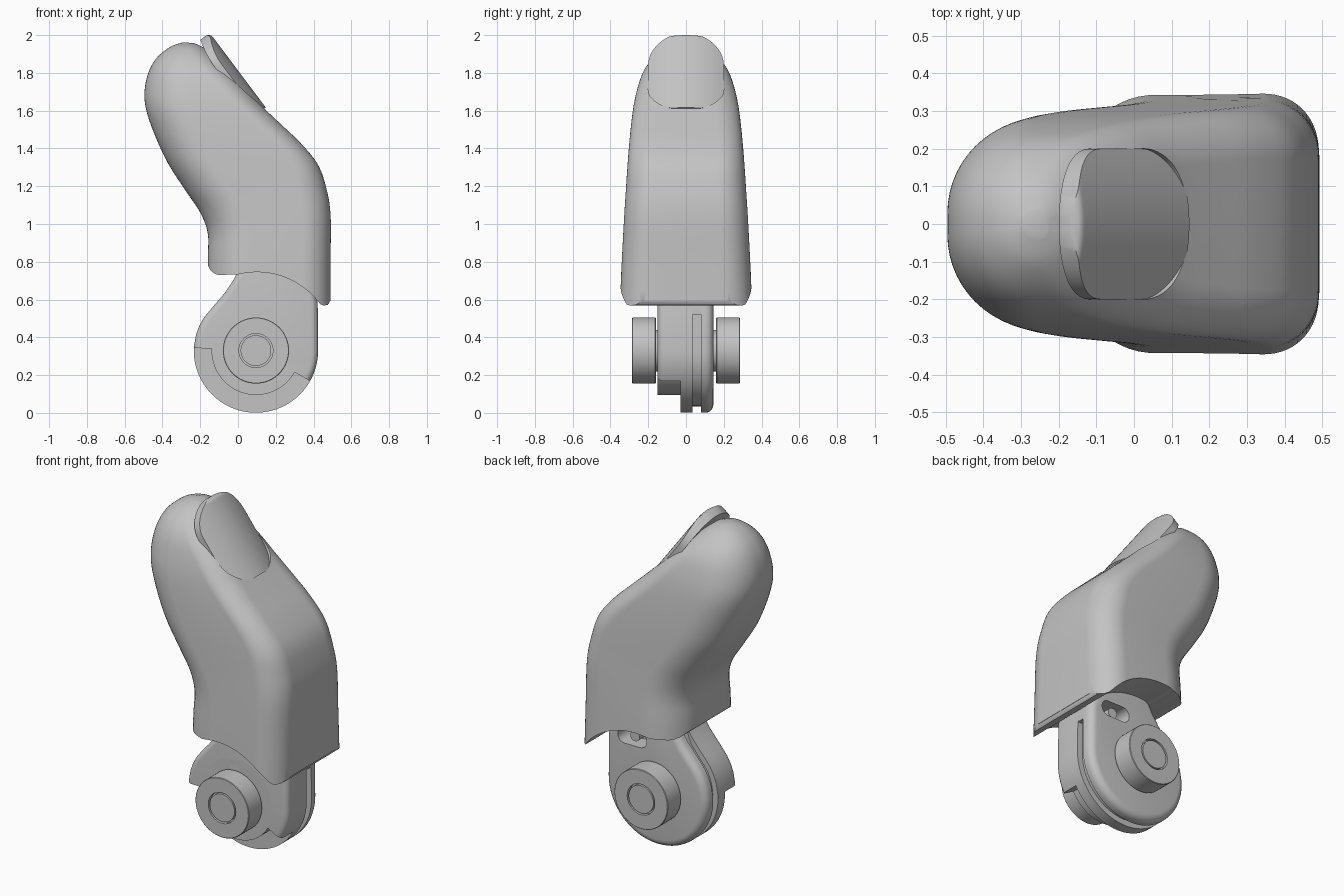
import bpy, bmesh
from math import sin, cos, pi, radians, sqrt
from mathutils import Vector

cube = bpy.data.objects.get("Cube")
if cube:
    bpy.data.objects.remove(cube, do_unlink=True)

grey = bpy.data.materials.new("neutral grey")
grey.use_nodes = True
grey.diffuse_color = (0.55, 0.55, 0.55, 1)
grey.node_tree.nodes["Principled BSDF"].inputs["Base Color"].default_value = (0.55, 0.55, 0.55, 1)


def finish(name, bm):
    bmesh.ops.recalc_face_normals(bm, faces=bm.faces)
    me = bpy.data.meshes.new(name)
    bm.to_mesh(me)
    bm.free()
    ob = bpy.data.objects.new(name, me)
    bpy.context.collection.objects.link(ob)
    me.materials.append(grey)
    return ob


def activate(ob):
    bpy.ops.object.select_all(action='DESELECT')
    ob.select_set(True)
    bpy.context.view_layer.objects.active = ob


def smooth(ob, angle=35):
    activate(ob)
    bpy.ops.object.shade_smooth_by_angle(angle=radians(angle))


def round_rim(ob, y, width):
    """Round only the rim lying in the plane at the given y."""
    bm = bmesh.new()
    bm.from_mesh(ob.data)
    rim = [e for e in bm.edges if all(abs(v.co.y - y) < 1e-4 for v in e.verts)]
    bmesh.ops.bevel(bm, geom=rim, offset=width, segments=5, profile=0.5, affect='EDGES')
    bm.to_mesh(ob.data)
    bm.free()


def cut(ob, cutter):
    mod = ob.modifiers.new("Cut", 'BOOLEAN')
    mod.operation, mod.solver, mod.object = 'DIFFERENCE', 'EXACT', cutter
    activate(ob)
    bpy.ops.object.modifier_apply(modifier=mod.name)
    bpy.data.objects.remove(cutter, do_unlink=True)


def loft(name, rings):
    """Skin closed rings of equal length and cap both ends."""
    bm = bmesh.new()
    rows = [[bm.verts.new(p) for p in ring] for ring in rings]
    n = len(rows[0])
    for a, b in zip(rows, rows[1:]):
        for i in range(n):
            j = (i + 1) % n
            bm.faces.new((a[i], a[j], b[j], b[i]))
    bm.faces.new(rows[0])
    bm.faces.new(rows[-1])
    return finish(name, bm)


def prism(name, outline, y0, y1):
    return loft(name, [[(x, y, z) for x, z in outline] for y in (y0, y1)])


def arc(c, r, a0, a1, n=32):
    angles = [radians(a0 + (a1 - a0) * i / n) for i in range(n + 1)]
    return [(c[0] + r * cos(a), c[1] + r * sin(a)) for a in angles]


def spline(rows, steps):
    """Smooth interpolation through rows of numbers."""
    out = []
    for i in range(len(rows) - 1):
        quad = [rows[max(0, min(len(rows) - 1, i + k))] for k in (-1, 0, 1, 2)]
        for s in range(steps):
            t = s / steps
            out.append([0.5 * (2 * b + (c - a) * t + (2 * a - 5 * b + 4 * c - d) * t * t
                               + (3 * b - a - 3 * c + d) * t ** 3)
                        for a, b, c, d in zip(*quad)])
    return out + [list(rows[-1])]


# Fingertip shell: pad side x, z; nail side x, z; half width; pad and nail corner radius
stations = [
    (-.16, .50, .49, .45, .355, .22, .15),
    (-.16, .80, .49, .80, .340, .22, .15),
    (-.16, .95, .49, 1.05, .328, .22, .15),
    (-.20, 1.06, .465, 1.20, .319, .22, .15),
    (-.28, 1.18, .42, 1.32, .311, .22, .14),
    (-.37, 1.32, .33, 1.43, .302, .22, .13),
    (-.44, 1.47, .22, 1.535, .291, .225, .13),
    (-.485, 1.60, .115, 1.635, .277, .23, .13),
    (-.495, 1.70, .03, 1.73, .256, .23, .13),
    (-.475, 1.80, -.05, 1.815, .224, .21, .13),
    (-.43, 1.88, -.115, 1.875, .175, .165, .11),
    (-.36, 1.937, -.18, 1.932, .105, .098, .08),
    (-.29, 1.962, -.23, 1.957, .035, .032, .025),
]


def shell_ring(lx, lz, rx, rz, w, r_pad, r_nail, count=14):
    pad, nail = Vector((lx, 0, lz)), Vector((rx, 0, rz))
    length = (nail - pad).length
    turns = [pi / 2 * i / count for i in range(count + 1)]
    half = [(r_pad * (1 - cos(a)), w - r_pad + r_pad * sin(a)) for a in turns]
    half += [(length - r_nail + r_nail * sin(a), w - r_nail + r_nail * cos(a)) for a in turns]
    ring = half + [(d, -y) for d, y in reversed(half)]
    return [pad.lerp(nail, d / length) + Vector((0, y, 0)) for d, y in ring]


shell = loft("fingertip_shell", [shell_ring(*row) for row in spline(stations, 5)])
lower_edge = ([(-.3, .3), (-.3, .8)] + arc((-.09, .8), .071, 180, 270, 10) + [(-.04, .733)]
              + arc((.1, .33), .415, 104, 40, 40)
              + [(.437, .575), (.455, .568), (.475, .572), (.488, .592), (.6, .592), (.6, .3)])
cut(shell, prism("shell_cutter", lower_edge, -.6, .6))

# Fingernail: curved plate tilted along the nail side, set in a pocket
top, along, out = Vector((-.150, 0, 2.013)), Vector((.6, 0, -.8)), Vector((.8, 0, .6))


def nail_ring(u, upper, lower, sag, count=16):
    h = .2
    if u < .17:
        h *= sqrt(1 - ((.17 - u) / .17) ** 2)
    elif u > .35:
        h *= sqrt(1 - ((u - .35) / .155) ** 2)
    rim = .025 * (1 - u / .025) ** 2 if u < .025 else 0
    ys = [h * (2 * i / count - 1) for i in range(count + 1)]
    path = [(y, upper - rim - 1.25 * y * y) for y in ys]
    path += [(y, lower - sag * y * y) for y in reversed(ys)]
    return [top + along * u + out * d + Vector((0, y, 0)) for y, d in path]


nail_steps = [.001 + .494 * (1 - cos(pi * i / 40)) / 2 for i in range(41)]
cut(shell, loft("pocket_cutter", [nail_ring(u, .2, -.012, 1.25) for u in nail_steps]))
smooth(shell)
nail = loft("fingernail", [nail_ring(u, 0, -.062, .65) for u in nail_steps])
smooth(nail)

# Knuckle: stacked plates around the pivot
pivot = (.095, .33)
R = .329
upper = [(.422, .58), (.40, .68), (.32, .77), (.05, .80), (-.005, .74), (-.028, .697),
         (-.07, .635), (-.11, .588), (-.15, .542), (-.18, .505), (-.205, .46), (-.222, .415)]
full = arc(pivot, R, 176, 360, 56) + upper

middle_plate = prism("knuckle_middle_plate", full, -.03, .035)
front_plate = prism("knuckle_front_plate", full, -.15, -.025)
round_rim(front_plate, -.15, .035)
below_steps = [(-.4, .347), (-.1, .34), (.27, .232), (.45, .13), (.45, -.1), (-.4, -.1)]
cut(front_plate, prism("step_cutter", below_steps, -.2, 0))
front_disc = prism("knuckle_front_disc", arc(pivot, .235, 0, 355, 71), -.15, -.03)
core = prism("knuckle_groove_core",
             arc(pivot, .295, 150, 360, 56) + [(.39, .52), (.422, .52)] + upper[:5] + [(-.06, .60)],
             .03, .085)
back_plate = prism("knuckle_back_plate", full, .08, .145)
round_rim(back_plate, .145, .042)

# Slot with a cross pin in the back plate
slot = arc((.20, .60), .045, 90, 270, 12) + arc((.30, .60), .045, -90, 90, 12)
cut(back_plate, prism("slot_cutter", slot, .05, .2))
cut(core, prism("slot_cutter", slot, .04, .2))
slot_pin = prism("slot_pin", arc((.25, .60), .03, 0, 348, 29), .03, .12)
for ob in (middle_plate, front_plate, front_disc, core, back_plate, slot_pin):
    smooth(ob)

# Pivot bushings with a recessed groove around the pin, one per side
profile = [(.11, .12), (.11, .16), (.172, .16), (.175, .163), (.175, .282), (.172, .285),
           (.09, .285), (.09, .262), (.081, .262), (.081, .284)]
for side, name in ((-1, "front_bushing"), (1, "back_bushing")):
    bushing = loft(name, [[(x, side * y, z) for x, z in arc(pivot, r, 0, 354.375, 63)]
                          for r, y in profile])
    smooth(bushing)
